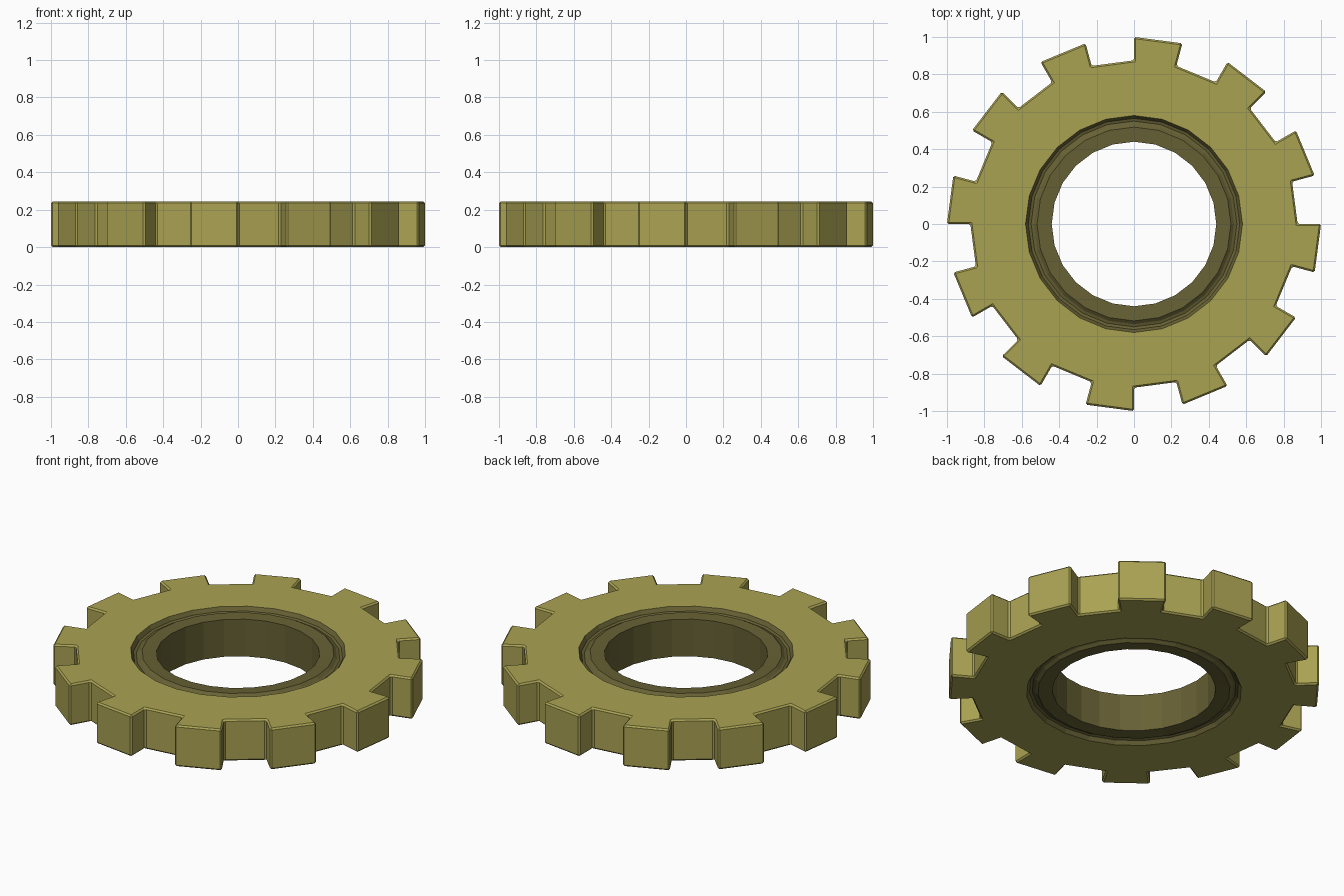
import bpy, bmesh
from math import cos, sin, pi

if "Cube" in bpy.data.objects:
    bpy.data.objects.remove(bpy.data.objects["Cube"])

H = 0.245                      # thickness
N = 24                         # sectors: alternate tooth / gap
R_IN, R_ROOT, R_TIP = 0.58, 0.875, 1.0


def material(name, rgb):
    m = bpy.data.materials.new(name)
    m.diffuse_color = (*rgb, 1)
    m.use_nodes = True
    m.node_tree.nodes["Principled BSDF"].inputs["Base Color"].default_value = m.diffuse_color
    return m


def finish(bm, name, mat):
    bmesh.ops.recalc_face_normals(bm, faces=bm.faces)
    me = bpy.data.meshes.new(name)
    bm.to_mesh(me)
    bm.free()
    me.materials.append(mat)
    ob = bpy.data.objects.new(name, me)
    bpy.context.collection.objects.link(ob)
    return ob


def polar(r, i, z):
    a = 2 * pi * i / N
    return (r * cos(a), r * sin(a), z)


# Toothed wheel: ring of quads plus a quad for every other sector
bm = bmesh.new()
inner, root, tip = ([bm.verts.new(polar(r, i, 0)) for i in range(N)]
                    for r in (R_IN, R_ROOT, R_TIP))
for i in range(N):
    j = (i + 1) % N
    bm.faces.new((inner[i], root[i], root[j], inner[j]))
    if i % 2:
        bm.faces.new((root[i], tip[i], tip[j], root[j]))
ext = bmesh.ops.extrude_face_region(bm, geom=bm.faces[:], use_keep_orig=True)
bmesh.ops.translate(bm, vec=(0, 0, H),
                    verts=[g for g in ext["geom"] if isinstance(g, bmesh.types.BMVert)])
# the bore wall is replaced by the hub
bmesh.ops.delete(bm, geom=[f for f in bm.faces if all(
    v.co.xy.length < R_IN + 0.01 for v in f.verts)], context="FACES_ONLY")
bmesh.ops.recalc_face_normals(bm, faces=bm.faces)
# small chamfer on all sharp outer edges
sharp = [e for e in bm.edges if len(e.link_faces) == 2 and e.calc_face_angle() > 0.6]
bmesh.ops.bevel(bm, geom=sharp, offset=0.009, segments=1, affect="EDGES", profile=0.5)
finish(bm, "toothed_wheel", material("olive", (0.40, 0.36, 0.085)))

# Hub: grooved collar and bore, same section above and below
top = [(R_IN, H), (0.565, H - 0.022), (0.55, H - 0.027),
       (0.535, H - 0.022), (0.518, H - 0.008), (0.44, H - 0.012)]
section = top + [(r, H - z) for r, z in reversed(top)]
bm = bmesh.new()
rings = [[bm.verts.new(polar(r, i, z)) for i in range(N)] for r, z in section]
for a, b in zip(rings, rings[1:]):
    for i in range(N):
        j = (i + 1) % N
        bm.faces.new((a[i], a[j], b[j], b[i]))
finish(bm, "hub_collar", material("dark_olive", (0.135, 0.12, 0.035)))
